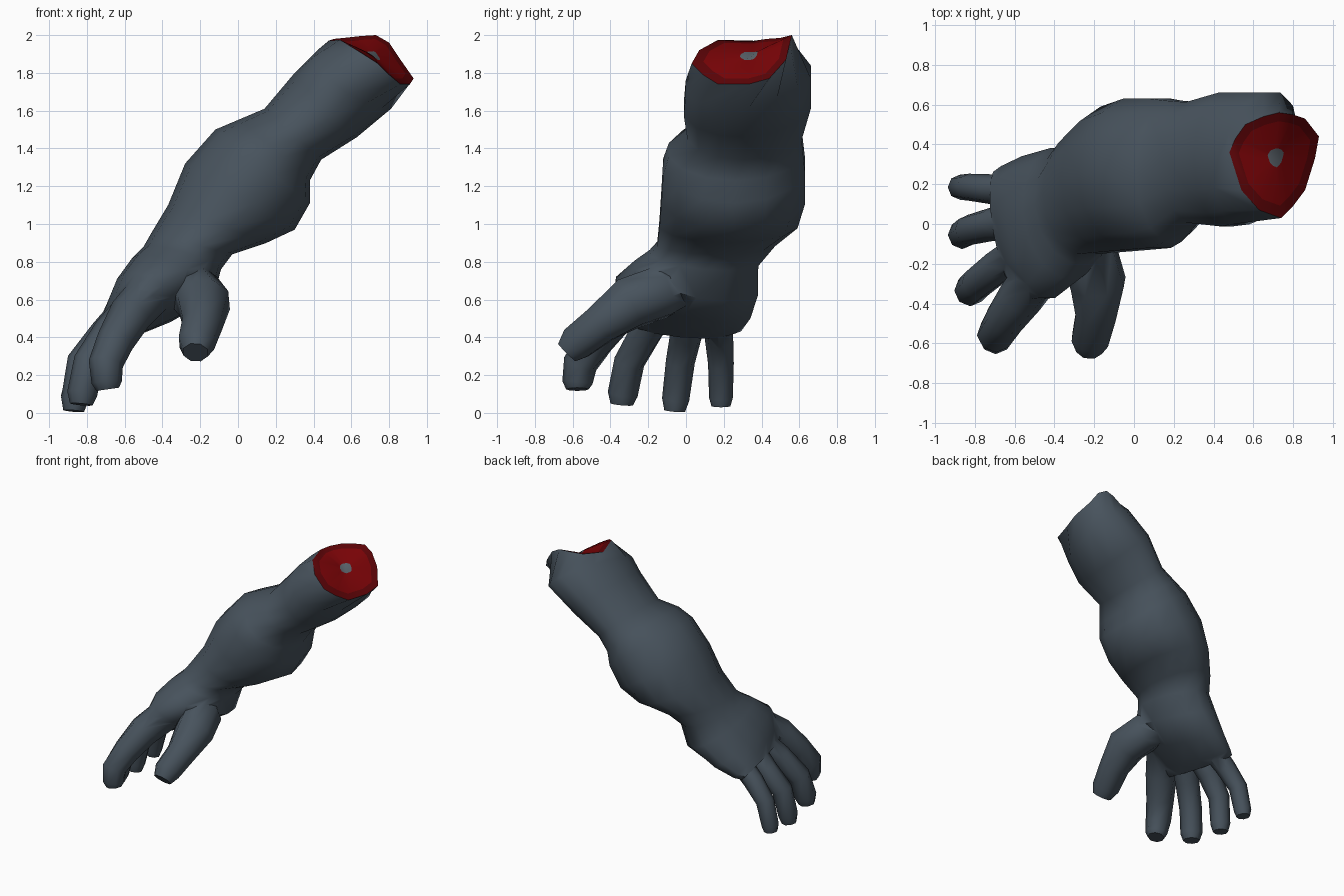
import bpy, bmesh, math
from mathutils import Vector


def material(name, rgb):
    m = bpy.data.materials.new(name)
    m.diffuse_color = (*rgb, 1)
    return m


skin = material("slate_skin", (0.064, 0.086, 0.109))
flesh = material("red_flesh", (0.19, 0.001, 0.002))
rim = material("dark_red_rim", (0.105, 0.001, 0.002))
bone = material("grey_bone", (0.1, 0.12, 0.14))


def ring(c, u, v, n):
    return [c + u * math.cos(2 * math.pi * i / n) + v * math.sin(2 * math.pi * i / n)
            for i in range(n)]


def loft(name, rings, mats=(skin,), band_mats=None):
    """Skin a row of rings into a closed tube; band_mats gives a slot per band."""
    bm = bmesh.new()
    rows = [[bm.verts.new(p) for p in r] for r in rings]
    n = len(rows[0])
    for k, (a, b) in enumerate(zip(rows, rows[1:])):
        for i in range(n):
            f = bm.faces.new((a[i], a[(i + 1) % n], b[(i + 1) % n], b[i]))
            f.material_index = band_mats.get(k, 0) if band_mats else 0
    start = bm.faces.new(rows[0])
    start.material_index = band_mats.get(-1, 0) if band_mats else 0
    bm.faces.new(rows[-1])
    bmesh.ops.recalc_face_normals(bm, faces=bm.faces)
    me = bpy.data.meshes.new(name)
    bm.to_mesh(me)
    bm.free()
    for m in mats:
        me.materials.append(m)
    ob = bpy.data.objects.new(name, me)
    bpy.context.collection.objects.link(ob)
    return ob


# Uneven outline of the cut end
outline = [Vector(p) for p in (
    (0.48, 0.36, 1.97), (0.51, 0.43, 1.98), (0.56, 0.50, 1.985), (0.65, 0.54, 1.995),
    (0.73, 0.56, 2.0), (0.80, 0.55, 1.96), (0.86, 0.53, 1.87), (0.93, 0.44, 1.77),
    (0.91, 0.33, 1.74), (0.86, 0.17, 1.74), (0.80, 0.09, 1.79), (0.74, 0.03, 1.85),
    (0.63, 0.07, 1.92), (0.54, 0.17, 1.975))]

# Arm sections: upper edge x,z / lower edge x,z / y from,to / side lean x,z
sections = [
    (0.42, 1.92, 0.81, 1.61, -0.01, 0.67, 0.08, 0.04),
    (0.30, 1.80, 0.63, 1.46, -0.02, 0.67, 0, 0.02),
    (0.14, 1.61, 0.44, 1.34, 0.00, 0.62, 0, 0),
    (0.01, 1.555, 0.38, 1.23, -0.10, 0.63, 0, 0),
    (-0.12, 1.50, 0.38, 1.11, -0.13, 0.64, 0, 0),
    (-0.28, 1.32, 0.30, 0.97, -0.14, 0.64, 0, 0),
    (-0.37, 1.10, 0.15, 0.90, -0.15, 0.60, 0, 0),
    (-0.46, 0.95, -0.03, 0.84, -0.16, 0.48, 0, 0),
    (-0.50, 0.88, -0.09, 0.76, -0.20, 0.39, -0.02, -0.03),
    (-0.56, 0.82, -0.13, 0.61, -0.28, 0.39, -0.03, -0.07),
    (-0.64, 0.71, -0.32, 0.51, -0.38, 0.35, -0.05, -0.09),
    (-0.68, 0.61, -0.50, 0.43, -0.39, 0.30, -0.06, -0.07),
    (-0.71, 0.53, -0.58, 0.40, -0.33, 0.27, -0.05, -0.03),
]
N = len(outline)
rings = [outline]
for ax, az, bx, bz, y0, y1, sx, sz in sections:
    c = Vector(((ax + bx) / 2, (y0 + y1) / 2, (az + bz) / 2))
    u = Vector(((ax - bx) / 2, 0, (az - bz) / 2))
    rings.append(ring(c, u, Vector((sx, (y1 - y0) / 2, sz)), N))

# Cut end: bone and flesh are shrunken copies of the outline
mid = sum(outline, Vector()) / N
cut = [[mid + (p - mid) * s for p in outline] for s in (0.18, 0.8)]
arm = loft("arm", cut + rings, (skin, flesh, rim, bone), {-1: 3, 0: 1, 1: 2})

# Digits: centre line points with radius
digits = {
    "thumb": [(-0.32, 0.04, 0.68, 0.09), (-0.23, -0.13, 0.64, 0.145),
              (-0.18, -0.30, 0.58, 0.145), (-0.19, -0.45, 0.47, 0.11),
              (-0.22, -0.58, 0.37, 0.10), (-0.225, -0.63, 0.32, 0.07)],
    "index_finger": [(-0.46, -0.22, 0.64, 0.12), (-0.57, -0.37, 0.52, 0.115),
                     (-0.65, -0.48, 0.38, 0.10), (-0.70, -0.56, 0.26, 0.092),
                     (-0.695, -0.575, 0.16, 0.08), (-0.69, -0.575, 0.125, 0.06)],
    "middle_finger": [(-0.58, -0.14, 0.54, 0.09), (-0.68, -0.21, 0.43, 0.088),
                      (-0.79, -0.30, 0.27, 0.082), (-0.825, -0.335, 0.10, 0.08),
                      (-0.83, -0.34, 0.045, 0.06)],
    "ring_finger": [(-0.60, 0.00, 0.53, 0.09), (-0.71, 0.00, 0.41, 0.085),
                    (-0.83, -0.03, 0.27, 0.077), (-0.865, -0.055, 0.07, 0.072),
                    (-0.87, -0.06, 0.01, 0.055)],
    "little_finger": [(-0.60, 0.165, 0.50, 0.08), (-0.72, 0.175, 0.39, 0.075),
                      (-0.83, 0.185, 0.26, 0.068), (-0.875, 0.185, 0.08, 0.063),
                      (-0.88, 0.185, 0.035, 0.05)],
}
bpy.context.view_layer.objects.active = arm
for name, pts in digits.items():
    path = [Vector(p[:3]) for p in pts]
    rows = []
    for i, p in enumerate(path):
        t = (path[min(i + 1, len(path) - 1)] - path[max(i - 1, 0)]).normalized()
        u = t.cross(Vector((1, 0, 0.6)) if name == "thumb" else Vector((0, 1, 0))).normalized()
        v = t.cross(u)
        rows.append(ring(p, u * pts[i][3], v * pts[i][3], 8))
    digit = loft(name, rows)
    # Merge the digit into the hand
    mod = arm.modifiers.new("join_" + name, "BOOLEAN")
    mod.operation, mod.solver, mod.object = "UNION", "EXACT", digit
    bpy.ops.object.modifier_apply(modifier=mod.name)
    bpy.data.objects.remove(digit)

arm.select_set(True)
bpy.ops.object.shade_smooth_by_angle(angle=math.radians(55))
